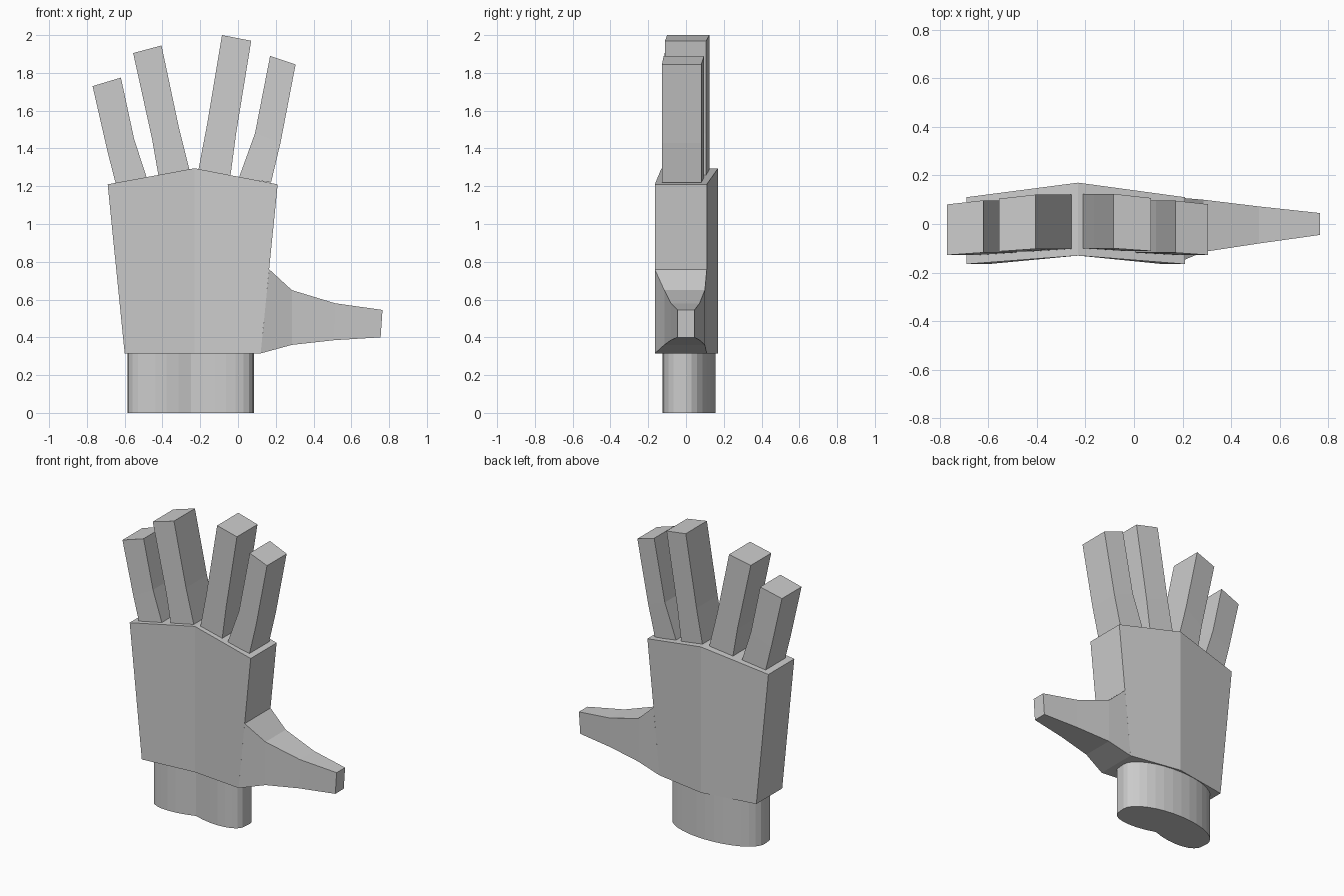
import bpy
from math import sin, cos, tau

cube = bpy.data.objects.get("Cube")
if cube:
    bpy.data.objects.remove(cube, do_unlink=True)

grey = bpy.data.materials.new("plain_grey")
grey.use_nodes = True
grey.diffuse_color = (0.6, 0.6, 0.6, 1)
grey.node_tree.nodes["Principled BSDF"].inputs["Base Color"].default_value = (0.6, 0.6, 0.6, 1)

RIDGE = -0.23  # x of the bend that runs up the palm


def loft(name, rings, caps_start=(), caps_end=()):
    """Skin equal-sized rings; caps are index lists within the first and last ring."""
    n = len(rings[0])
    last = (len(rings) - 1) * n
    faces = [(r * n + i, r * n + (i + 1) % n, (r + 1) * n + (i + 1) % n, (r + 1) * n + i)
             for r in range(len(rings) - 1) for i in range(n)]
    faces += [tuple(reversed(c)) for c in caps_start]
    faces += [tuple(last + i for i in c) for c in caps_end]
    mesh = bpy.data.meshes.new(name)
    mesh.from_pydata([p for ring in rings for p in ring], [], faces)
    mesh.materials.append(grey)
    obj = bpy.data.objects.new(name, mesh)
    bpy.context.collection.objects.link(obj)
    return obj


# Palm: a slab folded along the ridge, wider and peaked at the top
def palm_ring(left, right, z_side, z_mid):
    return [(left, -0.165, z_side), (RIDGE, -0.13, z_mid), (right, -0.165, z_side),
            (right, 0.11, z_side), (RIDGE, 0.17, z_mid), (left, 0.11, z_side)]


halves = [(0, 1, 4, 5), (1, 2, 3, 4)]
loft("palm", [palm_ring(-0.6, 0.12, 0.315, 0.315),
              palm_ring(-0.69, 0.21, 1.21, 1.295)], halves, halves)


# Wrist: kidney-shaped column, hollowed slightly at the front
def wrist_point(i, z, sides=32):
    c, s = cos(tau * i / sides), sin(tau * i / sides)
    y = 0.155 * s if s >= 0 else -0.15 * abs(s) ** 0.5 + 0.06 * (1 - abs(c)) ** 2
    return (-0.25 + 0.335 * c, y, z)


wrist = [[wrist_point(i, z) for i in range(32)] for z in (0, 0.33)]
loft("wrist", wrist, [range(32)], [range(32)])

# Thumb: tapering sections (upper x, z, lower x, z, front y, back y)
thumb = [(0.165, 0.76, 0.12, 0.315, -0.165, 0.11),
         (0.285, 0.65, 0.285, 0.36, -0.115, 0.10),
         (0.515, 0.58, 0.51, 0.385, -0.08, 0.072),
         (0.765, 0.545, 0.755, 0.40, -0.045, 0.045)]
loft("thumb", [[(lx, f, lz), (lx, b, lz), (ux, b, uz), (ux, f, uz)]
               for ux, uz, lx, lz, f, b in thumb], (), [(0, 1, 2, 3)])


# Fingers: bent square bars; each row is left x, z, right x, z
def finger(name, rows):
    tip = rows[-1]
    depth = [(-0.09 - 0.07 * abs(x - RIDGE), 0.14 - 0.11 * abs(x - RIDGE))
             for x in (tip[0], tip[2])]
    (lf, lb), (rf, rb) = depth
    rings = [[(lx, lf, lz), (rx, rf, rz), (rx, rb, rz), (lx, lb, lz)]
             for lx, lz, rx, rz in rows]
    quad = [(0, 1, 2, 3)]
    loft(name, rings, quad, quad)


finger("little_finger", [(-0.645, 1.205, -0.48, 1.235), (-0.69, 1.38, -0.55, 1.45),
                         (-0.77, 1.73, -0.62, 1.775)])
finger("ring_finger", [(-0.42, 1.25, -0.255, 1.28), (-0.455, 1.45, -0.315, 1.52),
                       (-0.555, 1.905, -0.405, 1.945)])
finger("middle_finger", [(-0.21, 1.285, -0.04, 1.255), (-0.165, 1.52, -0.01, 1.48),
                         (-0.085, 2.0, 0.07, 1.97)])
finger("index_finger", [(0.005, 1.245, 0.175, 1.22), (0.09, 1.48, 0.225, 1.43),
                        (0.17, 1.89, 0.305, 1.845)])
